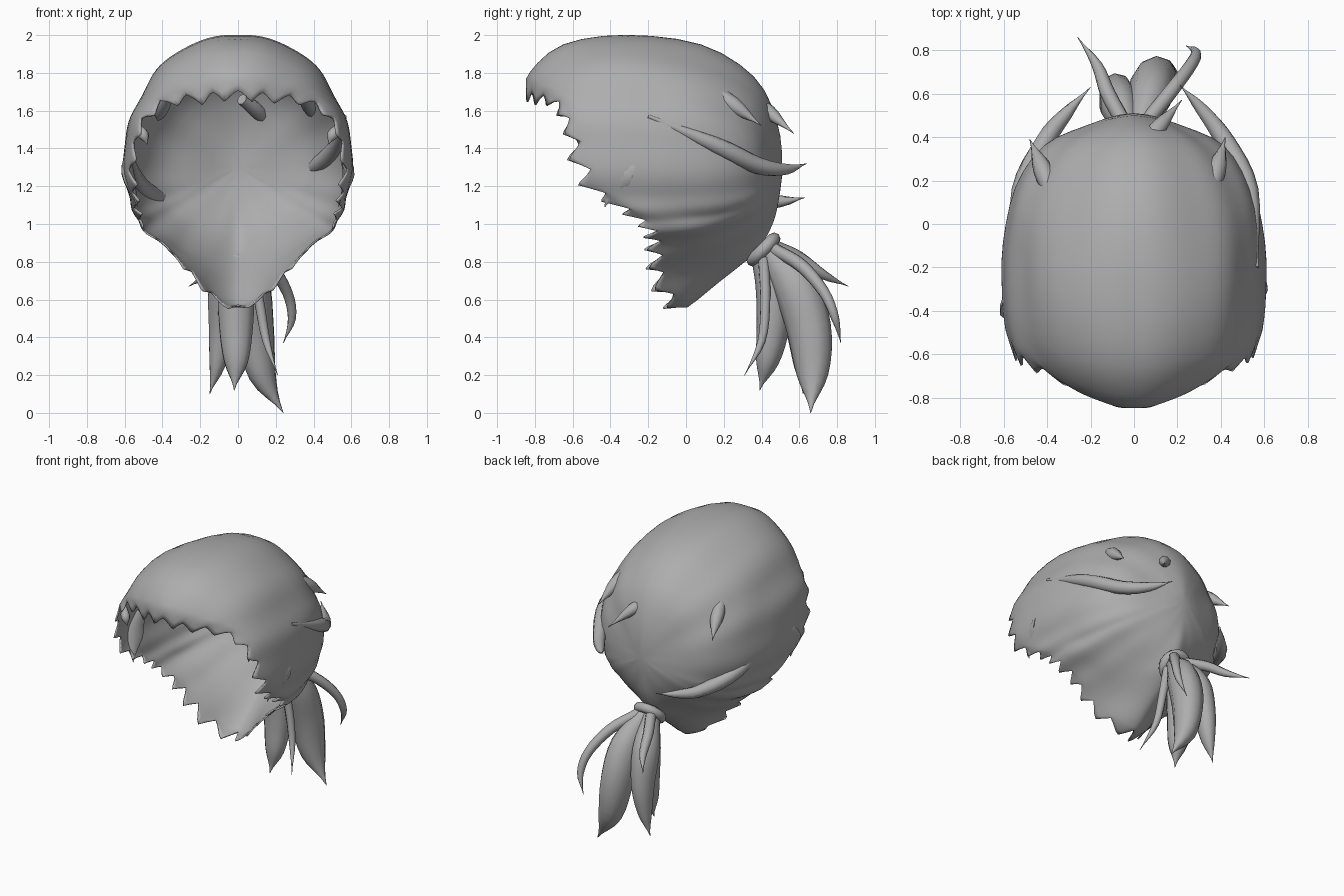
import bpy, bmesh, math, random
from mathutils import Vector

if "Cube" in bpy.data.objects:
    bpy.data.objects.remove(bpy.data.objects["Cube"])

random.seed(4)
hair = bpy.data.materials.new("hair_grey")
hair.diffuse_color = (0.42, 0.42, 0.42, 1)
hair.use_nodes = True
hair.node_tree.nodes["Principled BSDF"].inputs["Base Color"].default_value = hair.diffuse_color
AXIS_Z = 1.3


def spline(pts, t):
    """Catmull-Rom through pts[1:-1]; t runs from 0 to len(pts) - 3."""
    i = min(int(t), len(pts) - 4)
    f = t - i
    a, b, c, d = pts[i:i + 4]
    return 0.5 * (2 * b + (c - a) * f + (2 * a - 5 * b + 4 * c - d) * f * f
                  + (3 * b - a - 3 * c + d) * f ** 3)


def finish(name, bm, angle=50):
    bmesh.ops.remove_doubles(bm, verts=bm.verts, dist=0.0005)
    me = bpy.data.meshes.new(name)
    bm.to_mesh(me)
    bm.free()
    ob = bpy.data.objects.new(name, me)
    bpy.context.collection.objects.link(ob)
    me.materials.append(hair)
    bpy.ops.object.select_all(action='DESELECT')
    ob.select_set(True)
    bpy.context.view_layer.objects.active = ob
    bpy.ops.object.shade_smooth_by_angle(angle=math.radians(angle))
    return ob


# Cap: profiles (radius, y) from hairline to crown, at angles from the top
ANGLES = [0, 30, 54, 76, 100, 114, 124, 140, 160, 180]
PROFILES = [
    [.38, -.85, .50, -.83, .65, -.65, .70, -.32, .65, .08, .48, .36, .25, .48],
    [.42, -.79, .52, -.76, .64, -.60, .69, -.30, .62, .08, .46, .35, .24, .465],
    [.54, -.67, .59, -.61, .63, -.45, .635, -.20, .60, .08, .45, .33, .23, .45],
    [.565, -.60, .595, -.51, .615, -.35, .61, -.10, .55, .17, .42, .36, .22, .45],
    [.565, -.51, .59, -.43, .60, -.28, .595, -.08, .54, .17, .41, .36, .22, .455],
    [.58, -.31, .60, -.24, .60, -.14, .58, -.01, .53, .18, .41, .36, .22, .46],
    [.60, -.19, .60, -.13, .59, -.02, .56, .09, .50, .22, .40, .36, .22, .465],
    [.57, -.16, .57, -.10, .55, 0, .52, .12, .46, .25, .37, .37, .21, .47],
    [.64, -.14, .62, -.07, .58, .04, .53, .16, .46, .28, .35, .40, .20, .48],
    [.75, -.05, .735, .02, .615, .17, .52, .29, .44, .38, .31, .455, .18, .49],
]


def padded(p):
    return [Vector(q) for q in zip(p[0::2], p[1::2])] + [Vector((0, .51))]


keys = [padded(p) for p in PROFILES]
keys = [keys[1]] + keys + [keys[-2]]
angles = [-30] + ANGLES + [200]
PER_TOOTH, TEETH, SUB = 6, 15, 3
HALF = PER_TOOTH * TEETH
SAW = [0, .22, .5, .8, 1, .45]

bm = bmesh.new()
columns = []
for k in range(2 * HALF):
    side = 1 if k <= HALF else -1
    n = k if side == 1 else 2 * HALF - k
    u = n / HALF * 9
    th = side * math.radians(spline(angles, u))
    row = [spline([p[j] for p in keys], u) for j in range(8)]
    row = [2 * row[0] - row[1]] + row + [Vector((-row[-2].x, row[-2].y))]
    if k % PER_TOOTH == 0:
        amp = random.uniform(0.05, 0.09) if u < 2.5 else random.uniform(0.07, 0.12)
    tooth = (SAW[n % PER_TOOTH] - 0.45) * amp
    edge = (row[1] - row[2]).normalized() * tooth
    col = []
    for j in range(7 * SUB + 1):
        p = spline(row, j / SUB)
        p = p + edge * max(0, 1 - j / 3)
        # shallow combed grooves, fading out at the crown
        r = p.x + 0.004 * math.sin(u * 5.5) * min(1, max(0, p.x - .25) / .35)
        if j == 7 * SUB:
            r = 0
        col.append(bm.verts.new((r * math.sin(th), p.y, AXIS_Z + r * math.cos(th))))
    columns.append(col)
for a, b in zip(columns, columns[1:] + columns[:1]):
    for j in range(7 * SUB):
        bm.faces.new((a[j], b[j], b[j + 1], a[j + 1]))
cap = finish("hair_cap", bm)
shell = cap.modifiers.new("thickness", 'SOLIDIFY')
shell.thickness = 0.01
shell.offset = -1


# Locks: tapered tubes along a curved path
def lock(name, path, radii, flat=1.0, sides=10, steps=4):
    pts = [Vector(p) for p in path]
    pts = [2 * pts[0] - pts[1]] + pts + [2 * pts[-1] - pts[-2]]
    rad = [radii[0]] + list(radii) + [radii[-1]]
    total = (len(path) - 1) * steps
    bm = bmesh.new()
    rings = []
    for s in range(total + 1):
        t = s / steps
        c = spline(pts, t)
        d = (spline(pts, min(t + .1, total / steps)) - spline(pts, max(t - .1, 0))).normalized()
        side = d.cross(Vector((0.3, 1, 0.35))).normalized()
        up = side.cross(d)
        r = max(spline(rad, t), 0.0015)
        rings.append([bm.verts.new(c + side * r * flat * math.cos(a) + up * r * math.sin(a))
                      for a in (2 * math.pi * i / sides for i in range(sides))])
    for a, b in zip(rings, rings[1:]):
        for i in range(sides):
            m = (i + 1) % sides
            bm.faces.new((a[i], a[m], b[m], b[i]))
    bm.faces.new(rings[0][::-1])
    bm.faces.new(rings[-1])
    bmesh.ops.recalc_face_normals(bm, faces=bm.faces)
    return finish(name, bm)


# Ponytail
lock("tail_lock_right", [(.02, .42, .87), (.07, .57, .68), (.09, .65, .45), (.13, .67, .2), (.24, .66, 0)],
     [.06, .115, .12, .085, 0], .85)
lock("tail_lock_left", [(-.03, .43, .86), (-.07, .55, .68), (-.085, .61, .45), (-.11, .62, .25), (-.15, .62, .1)],
     [.06, .10, .085, .05, 0], .85)
lock("tail_lock_front", [(0, .40, .84), (-.01, .46, .65), (-.01, .46, .45), (-.01, .43, .27), (-.02, .39, .12)],
     [.06, .09, .085, .06, 0], 1.1)
lock("tail_wisp_right", [(.05, .46, .87), (.17, .61, .78), (.26, .73, .64), (.285, .79, .5), (.24, .82, .37)],
     [.035, .035, .03, .022, 0], sides=8)
lock("tail_wisp_left", [(-.05, .47, .88), (-.12, .6, .82), (-.17, .73, .73), (-.26, .86, .67)],
     [.035, .035, .025, 0], sides=8)
lock("tail_wisp_front", [(.06, .41, .82), (.11, .42, .6), (.15, .4, .38), (.21, .31, .2)],
     [.03, .028, .022, 0], sides=8)

# Hair tie
bpy.ops.mesh.primitive_torus_add(major_segments=20, minor_segments=8, major_radius=.08,
                                 minor_radius=.034, location=(0, .41, .865),
                                 rotation=(math.radians(45), 0, 0))
tie = bpy.context.object
tie.name = "hair_tie"
tie.data.materials.append(hair)
bpy.ops.object.shade_smooth_by_angle(angle=math.radians(50))

# Loose strands lifting off the sides and crown
lock("side_strand_right", [(.565, -.2, 1.57), (.53, .15, 1.42), (.42, .38, 1.31), (.31, .53, 1.29), (.21, .64, 1.32)],
     [.01, .045, .045, .03, 0], sides=8)
lock("side_strand_left", [(-.565, -.2, 1.36), (-.52, .15, 1.21), (-.41, .38, 1.13), (-.31, .51, 1.12), (-.2, .63, 1.14)],
     [.01, .045, .045, .03, 0], sides=8)
lock("crown_strand_right", [(.32, .08, 1.74), (.38, .25, 1.63), (.42, .40, 1.52)], [.03, .045, 0], sides=8)
lock("crown_strand_left", [(-.36, .10, 1.70), (-.42, .25, 1.6), (-.48, .39, 1.5)], [.03, .045, 0], sides=8)
lock("crown_strand_middle", [(.02, .33, 1.66), (.11, .44, 1.59), (.22, .57, 1.48)], [.03, .04, 0], sides=8)

# Pointed locks in front of the ears and curls at the temples
for s, label in ((1, "right"), (-1, "left")):
    lock("ear_lock_" + label, [(.575 * s, -.27, 1.38), (.58 * s, -.36, 1.25), (.53 * s, -.43, 1.09)],
         [.04, .075, 0], .25, sides=8)
    lock("temple_curl_" + label, [(.54 * s, -.52, 1.52), (.5 * s, -.56, 1.47), (.48 * s, -.57, 1.42)],
         [.02, .03, 0], sides=8)
